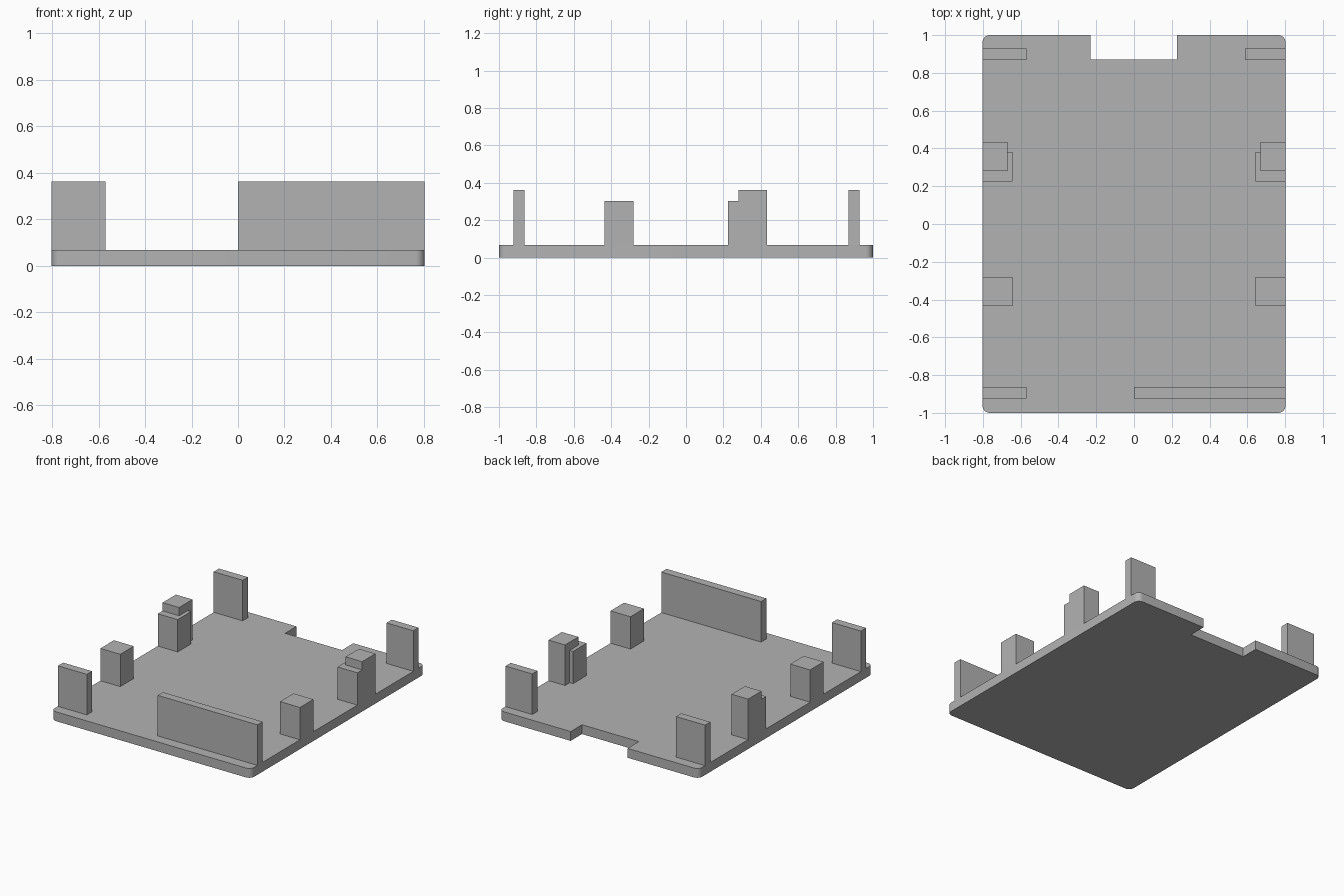
import bpy, bmesh, math

cube = bpy.data.objects.get("Cube")
if cube:
    bpy.data.objects.remove(cube, do_unlink=True)

HALF_X, HALF_Y, BASE, RADIUS = 0.803, 1.0, 0.068, 0.04

grey = bpy.data.materials.new("plain_grey")
grey.use_nodes = True
colour = (0.45, 0.45, 0.45, 1)
grey.diffuse_color = colour
grey.node_tree.nodes["Principled BSDF"].inputs["Base Color"].default_value = colour


def prism(name, outline, z0, z1):
    """Extrude a flat outline from z0 up to z1."""
    bm = bmesh.new()
    face = bm.faces.new([bm.verts.new((x, y, z0)) for x, y in outline])
    up = bmesh.ops.extrude_face_region(bm, geom=[face])["geom"]
    bmesh.ops.translate(bm, vec=(0, 0, z1 - z0),
                        verts=[v for v in up if isinstance(v, bmesh.types.BMVert)])
    bmesh.ops.recalc_face_normals(bm, faces=bm.faces)
    mesh = bpy.data.meshes.new(name)
    bm.to_mesh(mesh)
    bm.free()
    mesh.materials.append(grey)
    obj = bpy.data.objects.new(name, mesh)
    bpy.context.collection.objects.link(obj)
    return obj


def block(name, x0, x1, y0, y1, top):
    return prism(name, [(x0, y0), (x1, y0), (x1, y1), (x0, y1)], BASE, top)


def corner(sx, sy, start):
    """Quarter circle at one plate corner, counter-clockwise."""
    cx, cy = sx * (HALF_X - RADIUS), sy * (HALF_Y - RADIUS)
    angles = [math.radians(start + 90 * i / 8) for i in range(9)]
    return [(cx + RADIUS * math.cos(a), cy + RADIUS * math.sin(a)) for a in angles]


# Base plate with rounded corners and a notch in the back edge
notch = [(0.228, HALF_Y), (0.228, 0.87), (-0.23, 0.87), (-0.23, HALF_Y)]
plate = prism("base_plate", corner(-1, -1, 180) + corner(1, -1, 270)
              + corner(1, 1, 0) + notch + corner(-1, 1, 90), 0, BASE)
bpy.ops.object.select_all(action="DESELECT")
plate.select_set(True)
bpy.context.view_layer.objects.active = plate
bpy.ops.object.shade_smooth_by_angle(angle=math.radians(30))

# Thin upright walls near the front and back edges
WALL_TOP, POST_TOP = 0.363, 0.303
block("front_right_wall", -HALF_X, -0.57, -0.923, -0.863, WALL_TOP)
block("front_left_wall", 0, HALF_X, -0.923, -0.863, WALL_TOP)
block("back_right_wall", -HALF_X, -0.57, 0.868, 0.928, WALL_TOP)
block("back_left_wall", 0.588, HALF_X, 0.868, 0.928, WALL_TOP)

# Support posts along both sides, with a taller stop behind each rear post
for side, s in (("right", -1), ("left", 1)):
    edge, inner, stop = s * HALF_X, s * 0.643, s * 0.67
    x0, x1 = sorted((edge, inner))
    block(side + "_front_post", x0, x1, -0.435, -0.28, POST_TOP)
    # Stepped L-shaped lower post wraps the stop without overlapping it
    prism(side + "_rear_post", [(edge, 0.225), (inner, 0.225), (inner, 0.38),
          (stop, 0.38), (stop, 0.28), (edge, 0.28)], BASE, POST_TOP)
    x0, x1 = sorted((edge, stop))
    block(side + "_rear_stop", x0, x1, 0.28, 0.433, WALL_TOP)
